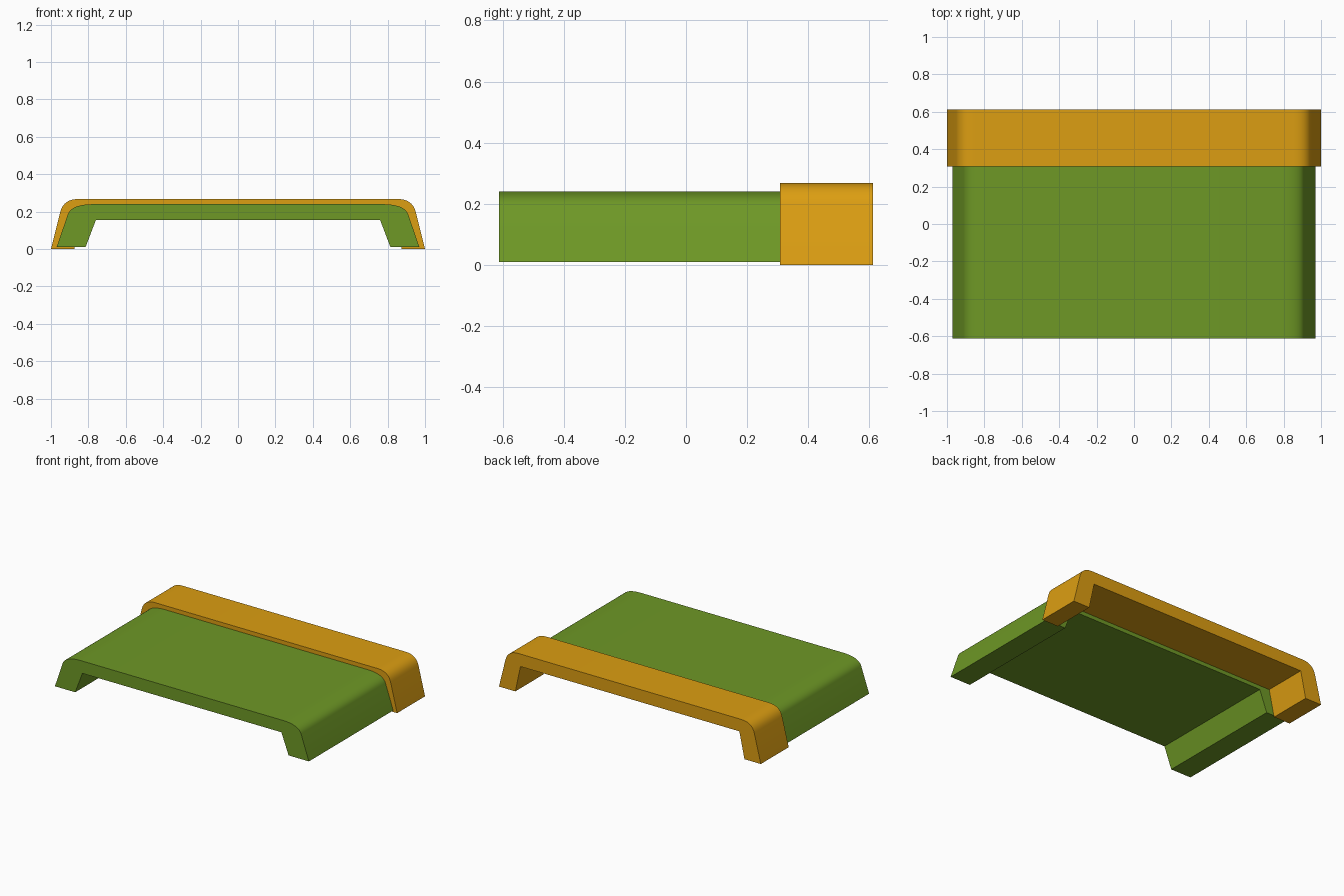
import bpy
import bmesh
from math import radians
from mathutils import Vector

if "Cube" in bpy.data.objects:
    bpy.data.objects.remove(bpy.data.objects["Cube"])


def make_material(name, color):
    mat = bpy.data.materials.new(name)
    mat.use_nodes = True
    mat.diffuse_color = color
    mat.node_tree.nodes["Principled BSDF"].inputs["Base Color"].default_value = color
    return mat


def rounded(start, control, end, steps=10):
    """Points of a smooth corner from start to end."""
    a, b, c = Vector(start), Vector(control), Vector(end)
    ts = [i / steps for i in range(steps + 1)]
    return [a * (1 - t) ** 2 + b * 2 * t * (1 - t) + c * t * t for t in ts]


def make_arch(name, foot_outer, corner, roof_inner, foot_inner, y0, y1, mat):
    """Extrude a mirrored bracket cross-section along y."""
    half = [Vector(foot_inner), Vector(foot_outer)] + rounded(*corner)
    inner = Vector(roof_inner)
    left = half + []
    right = [Vector((-p.x, p.y)) for p in reversed(half)]
    outline = left + right + [Vector((-inner.x, inner.y)), inner]

    bm = bmesh.new()
    face = bm.faces.new([bm.verts.new((p.x, y0, p.y)) for p in outline])
    result = bmesh.ops.extrude_face_region(bm, geom=[face])
    moved = [v for v in result["geom"] if isinstance(v, bmesh.types.BMVert)]
    bmesh.ops.translate(bm, verts=moved, vec=(0, y1 - y0, 0))
    bmesh.ops.recalc_face_normals(bm, faces=bm.faces)

    mesh = bpy.data.meshes.new(name)
    bm.to_mesh(mesh)
    bm.free()
    mesh.materials.append(mat)
    obj = bpy.data.objects.new(name, mesh)
    bpy.context.collection.objects.link(obj)

    # Smooth corners, sharp ends and feet
    bpy.ops.object.select_all(action="DESELECT")
    obj.select_set(True)
    bpy.context.view_layer.objects.active = obj
    bpy.ops.object.shade_smooth_by_angle(angle=radians(30))
    return obj


green = make_material("leaf green", (0.156, 0.314, 0.019, 1))
orange = make_material("amber orange", (0.716, 0.342, 0.006, 1))

# Long main cover
make_arch("main_cover", (0.97, 0.01),
          ((0.91, 0.185), (0.89, 0.24), (0.77, 0.24)),
          (0.76, 0.155), (0.815, 0.01), -0.612, 0.308, green)

# Slightly larger band at the back
make_arch("rear_band", (1.0, 0.0),
          ((0.95, 0.2), (0.932, 0.268), (0.85, 0.268)),
          (0.836, 0.182), (0.875, 0.0), 0.308, 0.612, orange)
